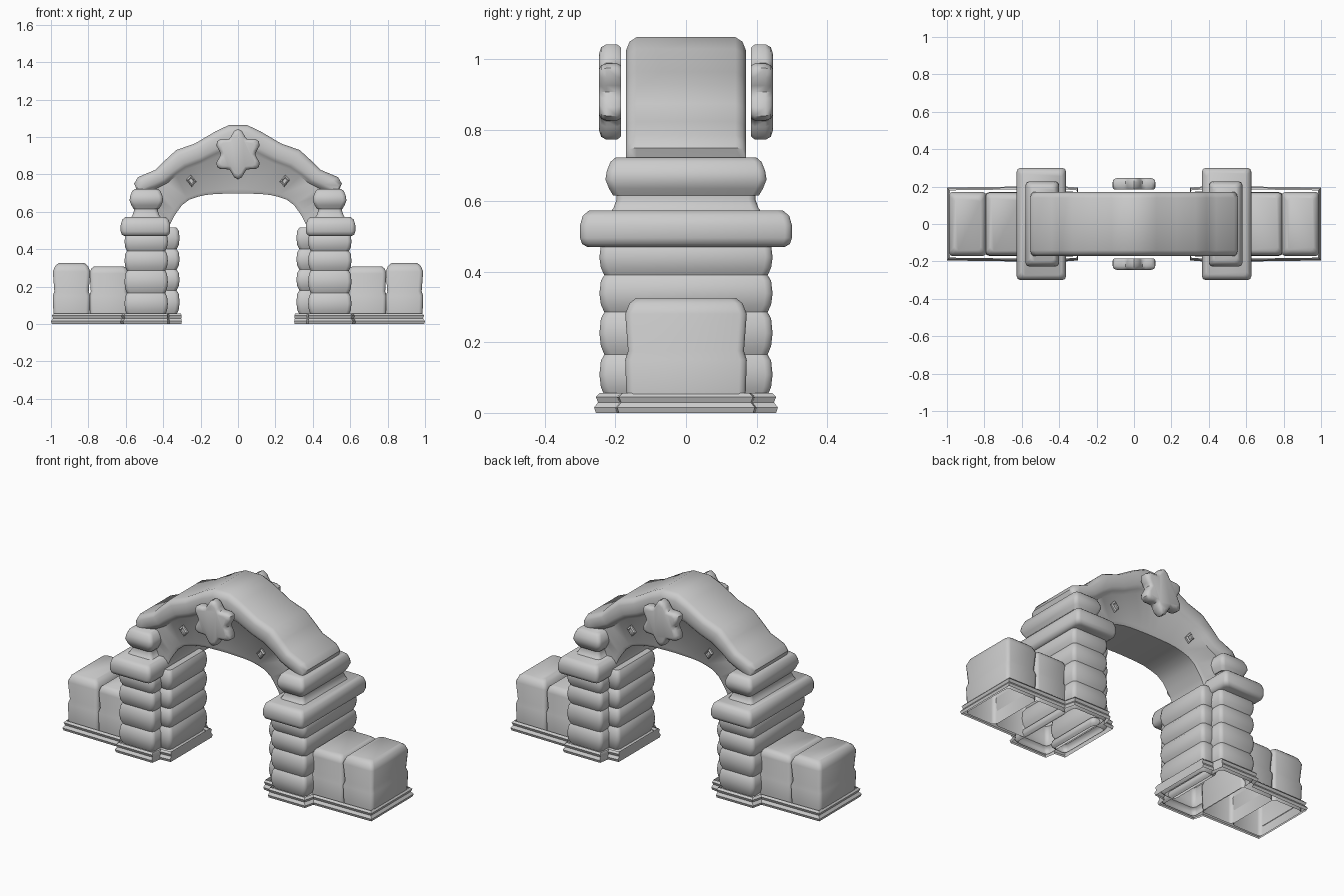
import bpy, bmesh, math

cube = bpy.data.objects.get("Cube")
if cube:
    bpy.data.objects.remove(cube, do_unlink=True)

stone = bpy.data.materials.new("grey_stone")
stone.use_nodes = True
grey = (0.6, 0.6, 0.6, 1)
stone.diffuse_color = grey
stone.node_tree.nodes["Principled BSDF"].inputs["Base Color"].default_value = grey


def loft(name, rings, mirror="", caps=(False, True), angle=45):
    """Skin closed rings of points, cap the chosen ends, mirror on the axes named."""
    bm = bmesh.new()
    rows = [[bm.verts.new(p) for p in ring] for ring in rings]
    n = len(rows[0])
    for a, b in zip(rows, rows[1:]):
        for i in range(n):
            j = (i + 1) % n
            bm.faces.new((a[i], a[j], b[j], b[i]))
    if caps[0]:
        bm.faces.new(rows[0][::-1])
    if caps[1]:
        bm.faces.new(rows[-1])
    bmesh.ops.recalc_face_normals(bm, faces=bm.faces)
    mesh = bpy.data.meshes.new(name)
    bm.to_mesh(mesh)
    bm.free()
    mesh.materials.append(stone)
    obj = bpy.data.objects.new(name, mesh)
    bpy.context.collection.objects.link(obj)
    if mirror:
        mod = obj.modifiers.new("mirror", "MIRROR")
        mod.use_axis = ("X" in mirror, "Y" in mirror, False)
        mod.use_mirror_merge = False
    bpy.ops.object.select_all(action="DESELECT")
    obj.select_set(True)
    bpy.context.view_layer.objects.active = obj
    bpy.ops.object.shade_smooth_by_angle(angle=math.radians(angle))
    return obj


def block_ring(x0, x1, y, z, r=0.02):
    """Rectangle with rounded corners, symmetric in y."""
    pts = []
    for k, (cx, cy) in enumerate(((x1 - r, y - r), (x0 + r, y - r),
                                  (x0 + r, r - y), (x1 - r, r - y))):
        for s in range(3):
            t = math.pi / 2 * (k + s / 2)
            pts.append((cx + r * math.cos(t), cy + r * math.sin(t), z))
    return pts


def block(name, x0, x1, y, profile, caps=(False, True), r=0.02):
    """Stack rounded rectangles; profile gives (height, inset)."""
    rings = [block_ring(x0 + d, x1 - d, y - d, z, r) for z, d in profile]
    return loft(name, rings, "X", caps)


def courses(seams, depth):
    """Profile of bulging stone courses between the seam heights."""
    out = []
    for a, b in zip(seams, seams[1:]):
        h = b - a
        out += [(a, depth), (a + h * 0.2, depth * 0.3), (a + h * 0.5, 0),
                (a + h * 0.85, depth * 0.3)]
    return out + [(seams[-1], depth)]


# Pillars and the narrower jambs lining the opening
block("pillars", 0.375, 0.607, 0.245, courses([0, 0.05, 0.165, 0.285, 0.39, 0.49], 0.014))
block("inner_jambs", 0.312, 0.42, 0.175,
      courses([0, 0.05, 0.18, 0.29, 0.4, 0.515], 0.016))

# Low side walls, each of two blocks
block("wall_inner_blocks", 0.585, 0.795, 0.17,
      [(0, .004), (.06, .003), (.15, 0), (.175, .008), (.27, .002), (.295, .01), (.308, .026)])
block("wall_end_blocks", 0.79, 0.99, 0.172,
      [(0, .004), (.06, .003), (.15, 0), (.175, .008), (.28, 0), (.31, .012), (.325, .03)])

# Plinth band following the stepped plan of jamb, pillar and wall
plan = [(0.305, 0.18), (0.37, 0.185), (0.38, 0.245), (0.6, 0.245), (0.615, 0.185), (0.985, 0.18)]
plan = plan + [(x, -y) for x, y in reversed(plan)]
plinth = []
for z, grow in ((0, 0.01), (0.015, 0.015), (0.03, 0.004), (0.045, 0.01), (0.056, 0)):
    plinth.append([(x + grow * (1 if x > 0.5 else -0.3), y + math.copysign(grow, y), z)
                   for x, y in plan])
loft("plinths", plinth, "X", (False, False))

# Capitals: wide slab, flared neck, upper cushion
block("capital_slabs", 0.363, 0.627, 0.3,
      [(.47, .02), (.478, .006), (.495, 0), (.53, 0), (.558, .008), (.572, .025)], (True, True))
block("capital_necks", 0.405, 0.58, 0.22,
      [(.56, .0), (.58, .015), (.605, .024), (.635, .02)], (True, True))
block("capital_cushions", 0.4, 0.58, 0.228,
      [(.615, .022), (.635, .01), (.66, 0), (.685, .004), (.71, .014), (.722, .028)], (True, True))

# Arch: outer edge, underside of the wavy hood, and soffit at each station
half = [((0.47, 0.50), (0.46, 0.49), (0.372, 0.49)),
        ((0.52, 0.66), (0.50, 0.65), (0.362, 0.535)),
        ((0.54, 0.715), (0.515, 0.70), (0.345, 0.57)),
        ((0.555, 0.75), (0.50, 0.715), (0.325, 0.60)),
        ((0.535, 0.785), (0.44, 0.735), (0.30, 0.635)),
        ((0.44, 0.825), (0.39, 0.76), (0.26, 0.665)),
        ((0.39, 0.875), (0.34, 0.80), (0.215, 0.68)),
        ((0.33, 0.93), (0.28, 0.84), (0.17, 0.69)),
        ((0.23, 0.965), (0.20, 0.87), (0.12, 0.695)),
        ((0.12, 1.03), (0.11, 0.915), (0.06, 0.697)),
        ((0.05, 1.063), (0.04, 0.935), (0.02, 0.698))]
stations = half + [tuple((-x, z) for x, z in s) for s in reversed(half)]


def mix(a, b, t):
    return (a[0] + (b[0] - a[0]) * t, a[1] + (b[1] - a[1]) * t)


rings = []
for top, hood, soffit in stations:
    side = [(top, 0.14), (mix(top, hood, 0.1), 0.16), (mix(top, hood, 0.3), 0.17),
            (mix(top, hood, 0.8), 0.17), (hood, 0.16), (mix(hood, soffit, 0.08), 0.142),
            (mix(hood, soffit, 0.9), 0.135), (soffit, 0.125)]
    rings.append([(p[0], -y, p[1]) for p, y in side]
                 + [(p[0], y, p[1]) for p, y in reversed(side)])
loft("arch", rings, caps=(True, True), angle=50)

# Six-petalled rosette on the front and back
rosette = []
for scale, y in ((0.93, -0.184), (1, -0.195), (1, -0.225), (0.94, -0.24), (0.8, -0.246)):
    ring = []
    for i in range(36):
        t = math.tau * i / 36
        r = scale * (0.115 + 0.02 * math.cos(6 * (t - math.pi / 2)))
        ring.append((r * math.cos(t) * 0.97, y, 0.908 + r * math.sin(t)))
    rosette.append(ring)
loft("rosettes", rosette, "Y", (True, True))

# Small diamond studs beside the rosettes
stud = []
for size, y in ((0.032, -0.13), (0.032, -0.148), (0.022, -0.154), (0.015, -0.15)):
    stud.append([(0.25 + size * dx, y, 0.765 + size * dz)
                 for dx, dz in ((0.85, 0.15), (0.1, 1), (-0.85, -0.15), (-0.1, -1))])
loft("diamond_studs", stud, "XY", (False, True), 20)
